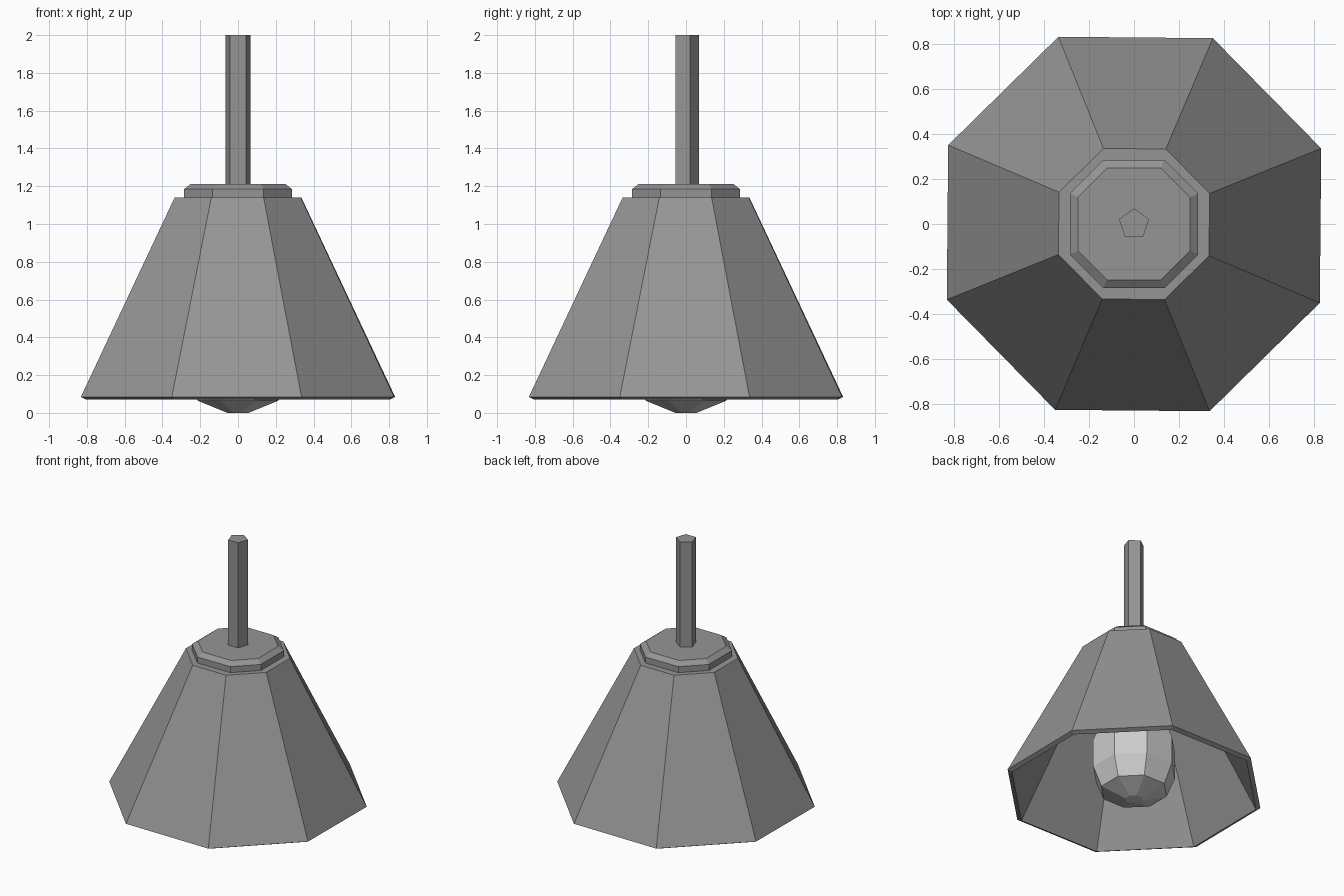
import bpy, bmesh
from math import cos, sin, radians, tau

if "Cube" in bpy.data.objects:
    bpy.data.objects.remove(bpy.data.objects["Cube"])

# Dark grey for the metal parts
metal = bpy.data.materials.new("dark_metal")
metal.diffuse_color = (0.3, 0.3, 0.3, 1)
metal.use_nodes = True
metal.node_tree.nodes["Principled BSDF"].inputs["Base Color"].default_value = metal.diffuse_color


def lathe(name, profile, sides, start, mat=None, skew=0):
    """Faceted turned solid from (radius, z) rings, capped at both ends.
    skew turns alternate corners to and fro, making sides of two lengths."""
    bm = bmesh.new()
    rings = []
    for r, z in profile:
        angles = [radians(start + skew * (-1) ** i) + tau * i / sides
                  for i in range(sides)]
        rings.append([bm.verts.new((r * cos(a), r * sin(a), z)) for a in angles])
    for low, high in zip(rings, rings[1:]):
        for i in range(sides):
            j = (i + 1) % sides
            bm.faces.new((low[i], low[j], high[j], high[i]))
    bm.faces.new(rings[0])
    bm.faces.new(rings[-1])
    bmesh.ops.recalc_face_normals(bm, faces=bm.faces)
    mesh = bpy.data.meshes.new(name)
    bm.to_mesh(mesh)
    bm.free()
    if mat:
        mesh.materials.append(mat)
    obj = bpy.data.objects.new(name, mesh)
    bpy.context.collection.objects.link(obj)
    return obj


# Hollow octagonal shade: inner ceiling, inner wall, lip, outer wall, top
lathe("lamp_shade", [(0.32, 1.10), (0.865, 0.07), (0.897, 0.085), (0.362, 1.14)],
      8, 22, metal)

# Chamfered cap on top of the shade
lathe("shade_cap", [(0.316, 1.13), (0.316, 1.185), (0.276, 1.213)],
      8, 22.5, metal, skew=3)

# Five-sided hanging rod
lathe("hanging_rod", [(0.07, 1.20), (0.07, 2.0)], 5, 90, metal)

# Faceted bulb, narrowing to a neck inside the shade
lathe("light_bulb", [(0.06, 0.0), (0.232, 0.065), (0.29, 0.21), (0.29, 0.42),
                     (0.22, 0.60), (0.14, 0.75), (0.12, 0.88)], 8, 22.5)

# Socket holding the bulb
lathe("bulb_socket", [(0.14, 0.86), (0.14, 1.11)], 8, 22.5, metal)
